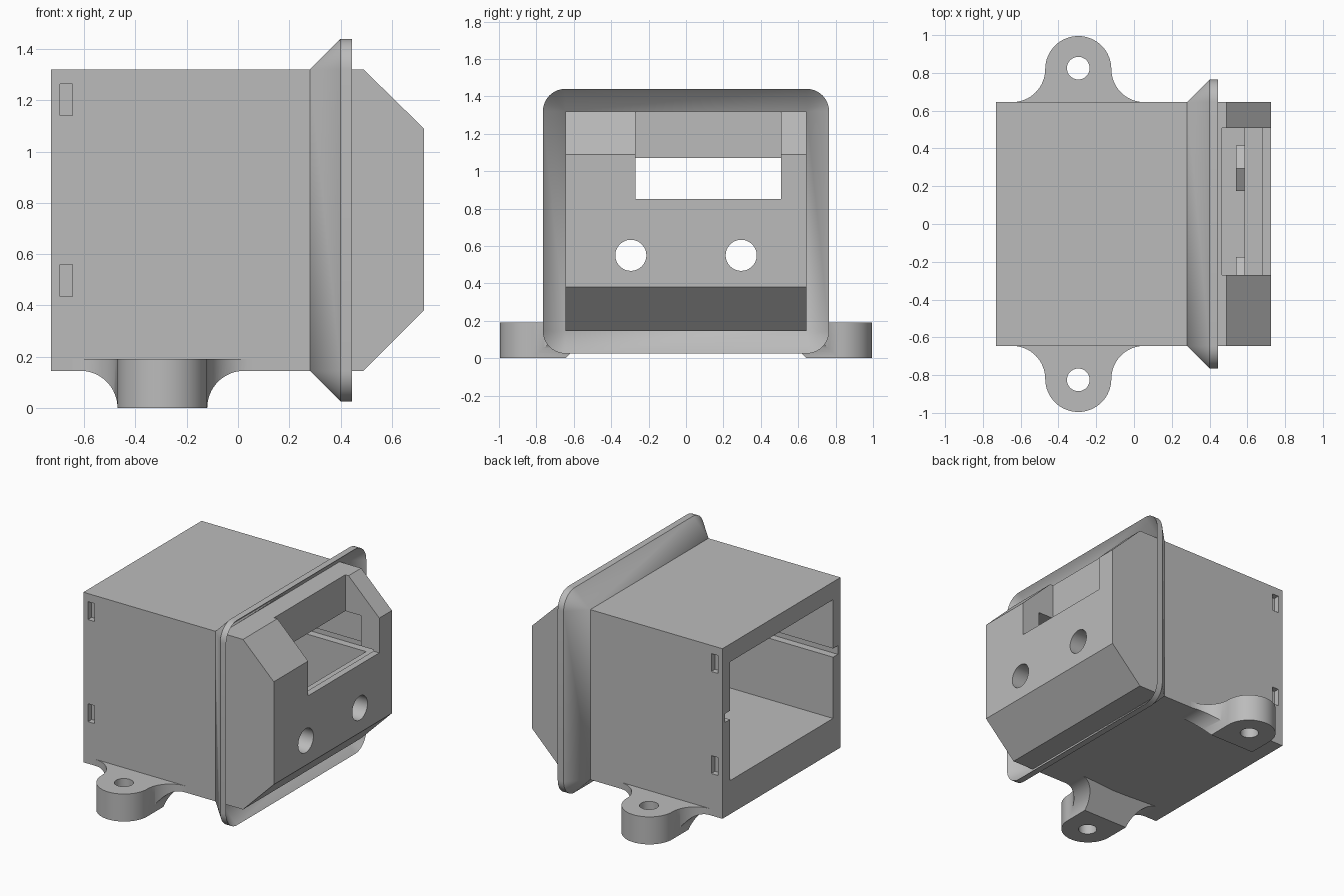
import bpy, bmesh, math
from mathutils import Vector

cube = bpy.data.objects.get("Cube")
if cube:
    bpy.data.objects.remove(cube, do_unlink=True)

# Single plain grey plastic
grey = bpy.data.materials.new("grey_plastic")
grey.use_nodes = True
colour = (0.5, 0.5, 0.5, 1)
grey.diffuse_color = colour
grey.node_tree.nodes["Principled BSDF"].inputs["Base Color"].default_value = colour


def finish(name, bm):
    bmesh.ops.recalc_face_normals(bm, faces=bm.faces)
    mesh = bpy.data.meshes.new(name)
    bm.to_mesh(mesh)
    bm.free()
    mesh.materials.append(grey)
    obj = bpy.data.objects.new(name, mesh)
    bpy.context.collection.objects.link(obj)
    return obj


def prism(name, points, axis, start, end):
    """Extrude a 2D outline along one axis."""
    place = {"x": lambda p, d: (d, p[0], p[1]),
             "y": lambda p, d: (p[0], d, p[1]),
             "z": lambda p, d: (p[0], p[1], d)}[axis]
    bm = bmesh.new()
    a = [bm.verts.new(place(p, start)) for p in points]
    b = [bm.verts.new(place(p, end)) for p in points]
    bm.faces.new(a)
    bm.faces.new(b)
    for i in range(len(a)):
        j = (i + 1) % len(a)
        bm.faces.new((a[i], a[j], b[j], b[i]))
    return finish(name, bm)


def box(name, x, y, z):
    return prism(name, [(x[0], y[0]), (x[1], y[0]), (x[1], y[1]), (x[0], y[1])], "z", *z)


def arc(cx, cy, r, start, end, steps=16):
    angles = [math.radians(start + (end - start) * i / steps) for i in range(steps + 1)]
    return [(cx + r * math.cos(t), cy + r * math.sin(t)) for t in angles]


def circle(cx, cy, r, steps=48, turn=0):
    return arc(cx, cy, r, turn, turn + 360, steps)[:-1]


def combine(obj, other, operation="DIFFERENCE"):
    mod = obj.modifiers.new(operation.lower(), "BOOLEAN")
    mod.operation, mod.object, mod.solver = operation, other, "EXACT"
    bpy.context.view_layer.objects.active = obj
    bpy.ops.object.modifier_apply(modifier=mod.name)
    bpy.data.objects.remove(other, do_unlink=True)


BACK, FRONT, SIDE, LOW, HIGH = -0.73, 0.725, 0.645, 0.145, 1.32

# Housing with chamfered nose
housing = prism("housing", [(BACK, LOW), (0.49, LOW), (FRONT, 0.38), (FRONT, 1.09),
                            (0.49, HIGH), (BACK, HIGH)], "y", -SIDE, SIDE)
# Stepped cavity, open at the rear
combine(housing, prism("cavity", [(-0.8, 0.377), (0.585, 0.377), (0.585, 1.07),
                                  (0.345, 1.07), (0.345, 1.197), (-0.8, 1.197)],
                       "y", -0.563, 0.563))
# Board groove and connector notch
combine(housing, box("groove", (-0.8, 0.68), (-0.615, 0.615), (0.8, 0.86)))
combine(housing, box("notch", (0.465, 0.8), (-0.27, 0.507), (0.85, 1.4)))

# Hexagonal bosses with round holes through the nose
for y in (-0.295, 0.295):
    combine(housing, prism("boss", circle(y, 0.55, 0.139, 6, 30), "x", 0.54, 0.62), "UNION")
    combine(housing, prism("hole", circle(y, 0.55, 0.083), "x", 0.5, 0.8))

# Shallow latch slots near the rear edge
for side in (-1, 1):
    for z in (0.435, 1.14):
        ys = sorted((side * 0.605, side * 0.7))
        combine(housing, box("latch_slot", (-0.695, -0.645), ys, (z, z + 0.124)))

# Flared sealing flange: slanted shell swept round the housing
bm = bmesh.new()
rings = []
for x, offset in ((0.28, 0), (0.4, 0.12), (0.445, 0.12), (0.325, 0)):
    outline = []
    for y, z, start in ((SIDE, HIGH, 0), (-SIDE, HIGH, 90), (-SIDE, LOW, 180), (SIDE, LOW, 270)):
        outline += arc(y, z, offset, start, start + 90, 10)
    rings.append([bm.verts.new((x, y, z)) for y, z in outline])
for k in range(4):
    a, b = rings[k], rings[(k + 1) % 4]
    for i in range(len(a)):
        j = (i + 1) % len(a)
        bm.faces.new((a[i], a[j], b[j], b[i]))
bmesh.ops.remove_doubles(bm, verts=bm.verts, dist=0.0001)
flange = finish("flange", bm)

# Mounting ears: rounded plan crossed with a filleted front profile
EAR_X, R, F = -0.295, 0.175, 0.145
parts = [housing, flange]
for side, name in ((-1, "front_ear"), (1, "back_ear")):
    plan = [(EAR_X + 2 * R, 0.4)]
    plan += arc(EAR_X + 2 * R, 0.82, R, 270, 180)
    plan += arc(EAR_X, 0.82, R, 0, 180, 32)[1:-1]
    plan += arc(EAR_X - 2 * R, 0.82, R, 0, -90)
    plan += [(EAR_X - 2 * R, 0.4)]
    ear = prism(name, [(x, side * y) for x, y in plan], "z", -0.1, 0.19)
    profile = arc(EAR_X - R - F, 0, F, 90, 0) + arc(EAR_X + R + F, 0, F, 180, 90)
    profile += [(EAR_X + 3 * R, F), (EAR_X + 3 * R, 0.3), (EAR_X - 3 * R, 0.3), (EAR_X - 3 * R, F)]
    block = prism("ear_profile", profile, "y", side * SIDE, side * 1.1)
    # Slope the inner end up under the housing
    for v in block.data.vertices:
        if abs(v.co.y) < 1:
            v.co.y = side * (SIDE - min(v.co.z, 0.22))
    combine(ear, block, "INTERSECT")
    combine(ear, prism("ear_hole", circle(EAR_X, side * 0.825, 0.06), "z", -0.1, 0.3))
    parts.append(ear)

# Smooth the curves, keep the edges sharp
bpy.ops.object.select_all(action="DESELECT")
for obj in parts:
    obj.select_set(True)
bpy.context.view_layer.objects.active = housing
bpy.ops.object.shade_smooth_by_angle(angle=math.radians(30))
